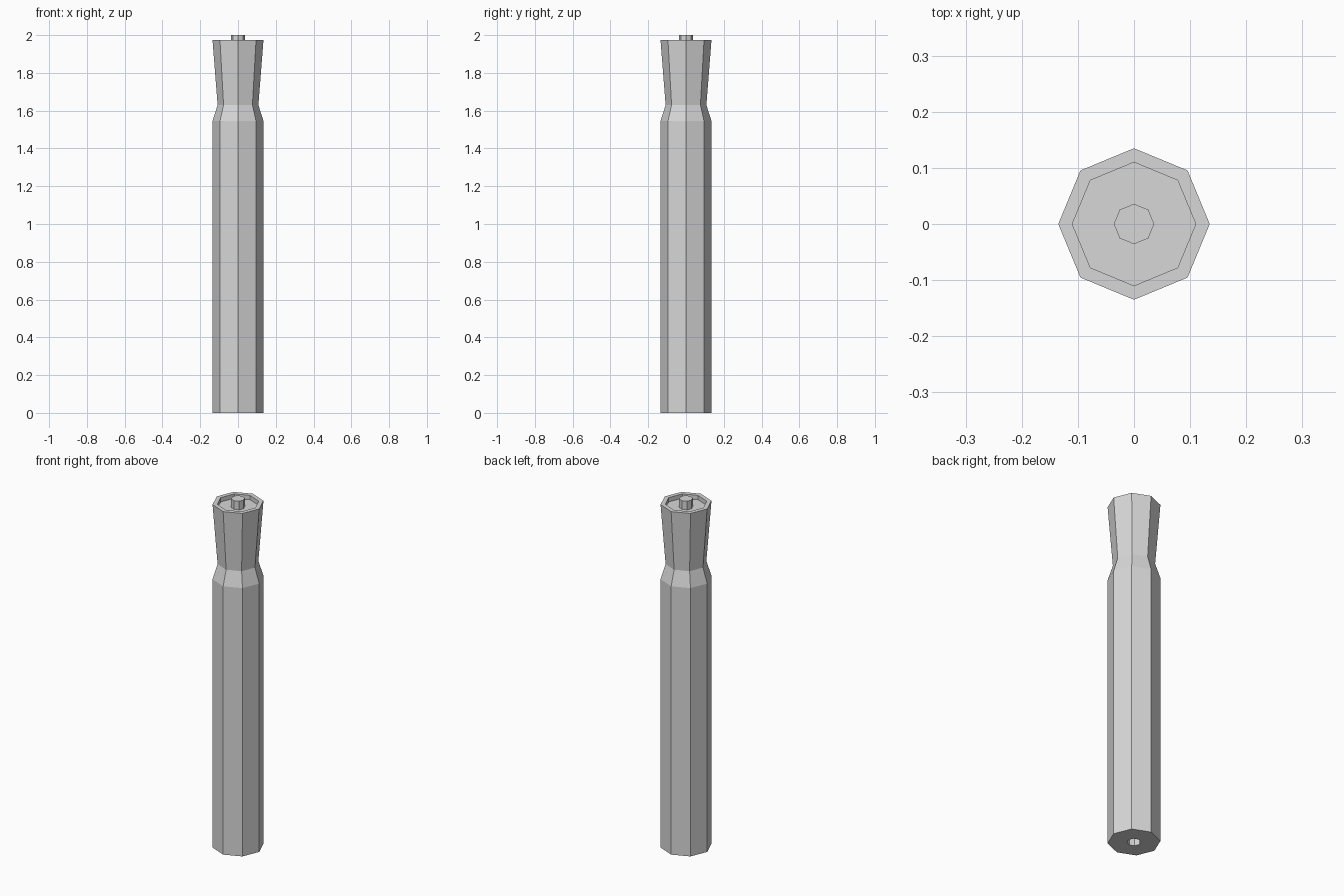
import bpy
import bmesh
from math import cos, sin, tau

SIDES = 8

cube = bpy.data.objects.get("Cube")
if cube:
    bpy.data.objects.remove(cube, do_unlink=True)

grey = bpy.data.materials.new("light grey")
grey.use_nodes = True
colour = (0.68, 0.68, 0.68, 1)
grey.diffuse_color = colour
grey.node_tree.nodes["Principled BSDF"].inputs["Base Color"].default_value = colour


def lathe(name, profile):
    """Turn (radius, height) points into a flat-sided solid, capping both ends."""
    bm = bmesh.new()
    rings = [[bm.verts.new((r * cos(tau * i / SIDES), r * sin(tau * i / SIDES), z))
              for i in range(SIDES)] for r, z in profile]
    for low, high in zip(rings, rings[1:]):
        for i in range(SIDES):
            j = (i + 1) % SIDES
            bm.faces.new((low[i], low[j], high[j], high[i]))
    bm.faces.new(rings[0][::-1])
    bm.faces.new(rings[-1])
    bmesh.ops.recalc_face_normals(bm, faces=bm.faces)
    mesh = bpy.data.meshes.new(name)
    bm.to_mesh(mesh)
    bm.free()
    mesh.materials.append(grey)
    obj = bpy.data.objects.new(name, mesh)
    bpy.context.collection.objects.link(obj)
    return obj


PEG = 0.036
OUTER = 0.135
FLOOR = 1.95

# Handle: socket in the base, straight grip, pinched neck, flared head, recess and peg
lathe("handle", [
    (PEG, 0.05), (PEG, 0), (OUTER, 0),
    (OUTER, 1.545), (0.108, 1.63), (OUTER, 1.975),
    (0.11, 1.975), (0.11, FLOOR), (PEG, FLOOR), (PEG, 2),
])
